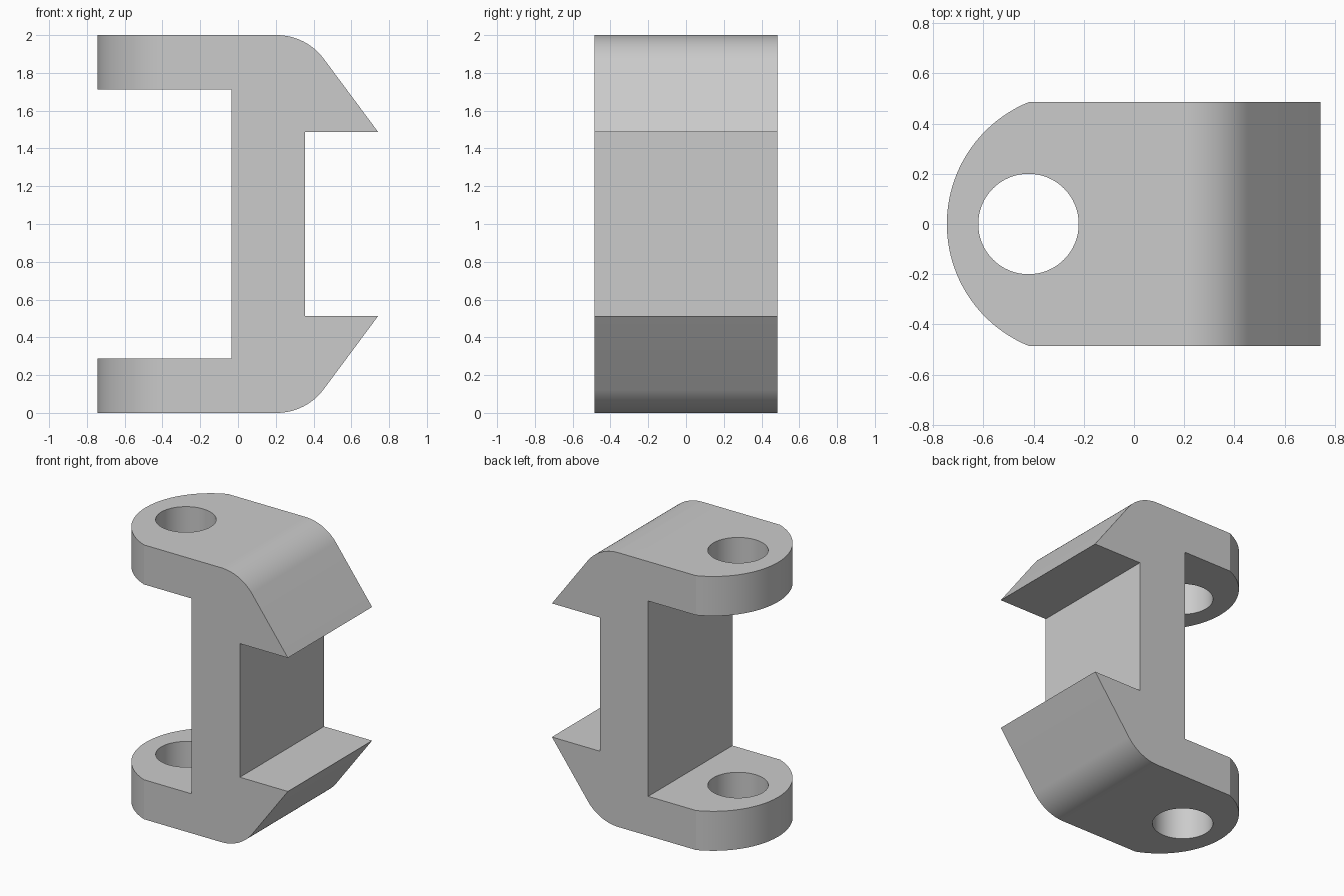
import bpy
import bmesh
import math
from math import sin, cos, radians

HALF_DEPTH = 0.485

default = bpy.data.objects.get("Cube")
if default:
    bpy.data.objects.remove(default, do_unlink=True)

# Single plain grey
grey = bpy.data.materials.new("plain_grey")
grey.use_nodes = True
colour = (0.6, 0.6, 0.6, 1)
grey.diffuse_color = colour
grey.node_tree.nodes["Principled BSDF"].inputs["Base Color"].default_value = colour


def prism(name, points, offset):
    """Extrude a closed loop of 3D points by an offset into a solid."""
    bm = bmesh.new()
    face = bm.faces.new([bm.verts.new(p) for p in points])
    extruded = bmesh.ops.extrude_face_region(bm, geom=[face], use_keep_orig=True)
    moved = [v for v in extruded["geom"] if isinstance(v, bmesh.types.BMVert)]
    bmesh.ops.translate(bm, verts=moved, vec=offset)
    bmesh.ops.recalc_face_normals(bm, faces=bm.faces)
    mesh = bpy.data.meshes.new(name)
    bm.to_mesh(mesh)
    bm.free()
    mesh.materials.append(grey)
    obj = bpy.data.objects.new(name, mesh)
    bpy.context.collection.objects.link(obj)
    return obj


def arc(cx, cy, radius, start, end, steps):
    angles = [radians(start + (end - start) * i / steps) for i in range(steps + 1)]
    return [(cx + radius * cos(a), cy + radius * sin(a)) for a in angles]


def combine(target, cutter, operation):
    mod = target.modifiers.new(operation.title(), "BOOLEAN")
    mod.object = cutter
    mod.operation = operation
    mod.solver = "EXACT"
    bpy.context.view_layer.objects.active = target
    bpy.ops.object.modifier_apply(modifier=mod.name)
    bpy.data.objects.remove(cutter, do_unlink=True)


# Side profile: upper half with rounded shoulder and hook, mirrored about mid height
upper = [(-0.035, 1.712), (-0.8, 1.712), (-0.8, 2.0)]
upper += arc(0.205, 1.69, 0.31, 90, 37.6, 16)
upper += [(0.742, 1.487), (0.355, 1.487)]
profile = upper + [(x, 2 - z) for x, z in reversed(upper)]
bracket = prism("hooked_bracket", [(x, -HALF_DEPTH, z) for x, z in profile],
                (0, 2 * HALF_DEPTH, 0))

# Plan outline that rounds the lug ends
lug_radius, lug_x = 0.524, -0.221
sweep = math.degrees(math.asin(HALF_DEPTH / lug_radius))
plan = arc(lug_x, 0, lug_radius, 180 - sweep, 180 + sweep, 48)
plan[0], plan[-1] = (plan[0][0], 0.6), (plan[-1][0], -0.6)
plan.insert(1, (plan[0][0], HALF_DEPTH))
plan.insert(-1, (plan[-1][0], -HALF_DEPTH))
plan += [(1, -0.6), (1, 0.6)]
combine(bracket, prism("lug_outline", [(x, y, -0.2) for x, y in plan], (0, 0, 2.4)),
        "INTERSECT")

# Pin hole through both lugs
hole = arc(-0.42, 0, 0.2, 0, 360, 64)[:-1]
combine(bracket, prism("pin_hole", [(x, y, -0.3) for x, y in hole], (0, 0, 2.6)),
        "DIFFERENCE")

bpy.ops.object.select_all(action="DESELECT")
bracket.select_set(True)
bpy.context.view_layer.objects.active = bracket
bpy.ops.object.shade_smooth_by_angle(angle=radians(15))
